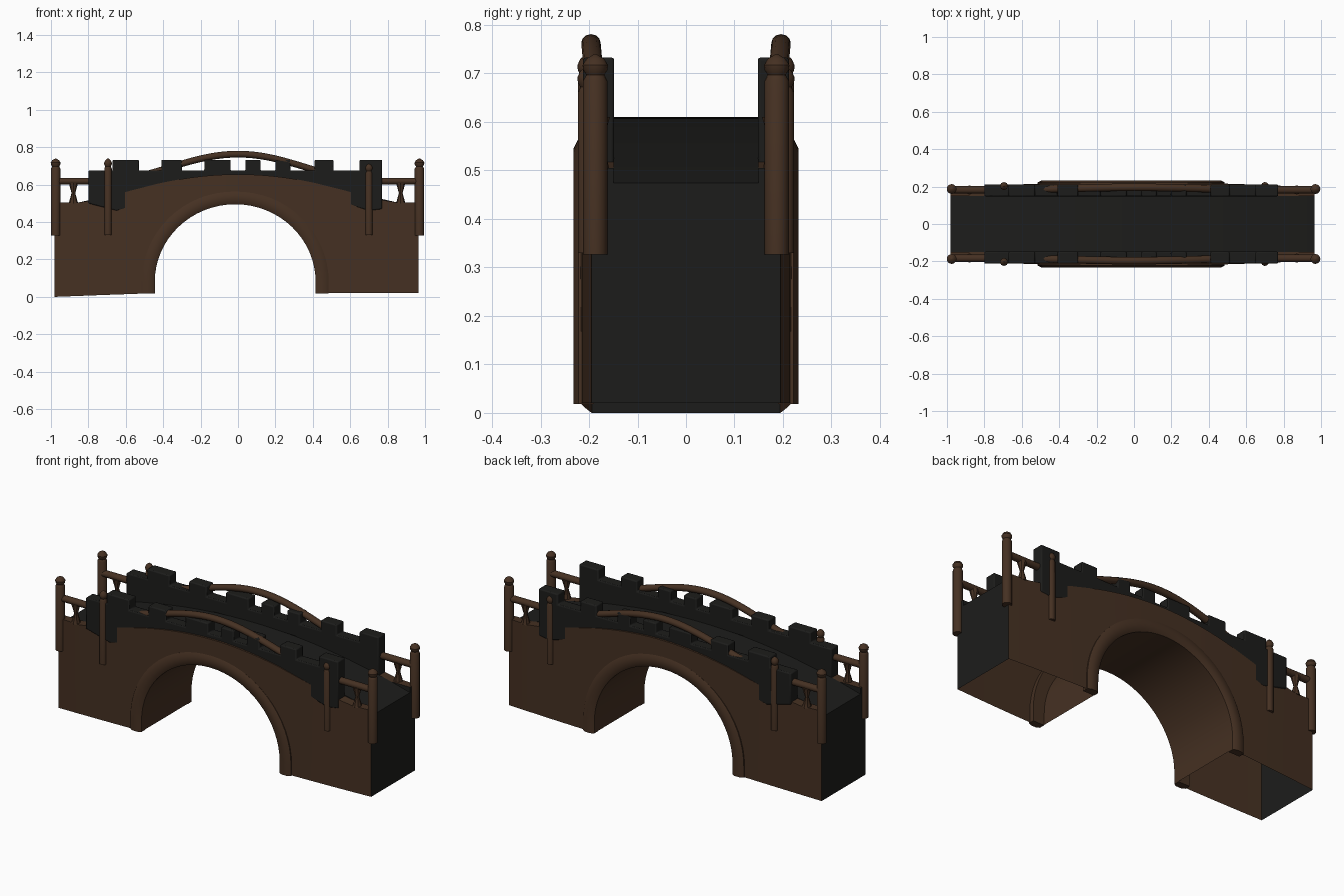
import bpy, bmesh, math

if "Cube" in bpy.data.objects:
    bpy.data.objects.remove(bpy.data.objects["Cube"])

def material(name, rgb):
    m = bpy.data.materials.new(name)
    m.diffuse_color = (*rgb, 1)
    m.use_nodes = True
    m.node_tree.nodes["Principled BSDF"].inputs["Base Color"].default_value = m.diffuse_color
    return m

WOOD = material("dark_brown", (0.06, 0.03, 0.016))
STONE = material("charcoal", (0.012, 0.012, 0.011))
CX, A, Z0, B = -0.015, 0.43, 0.08, 0.415

def finish(name, bm, mats, normals=True):
    if normals:
        bmesh.ops.recalc_face_normals(bm, faces=bm.faces)
    me = bpy.data.meshes.new(name)
    bm.to_mesh(me)
    bm.free()
    for m in mats:
        me.materials.append(m)
    ob = bpy.data.objects.new(name, me)
    bpy.context.collection.objects.link(ob)
    bpy.ops.object.select_all(action='DESELECT')
    bpy.context.view_layer.objects.active = ob
    ob.select_set(True)
    bpy.ops.object.shade_smooth_by_angle(angle=math.radians(35))
    return ob

def hump(x):
    return max(0.0, 1 - (x / 0.8) ** 2)

def half_width(x):
    return 0.193 + 0.03 * (1 - min(1, abs(x)) ** 2)

def deck_z(x):
    return 0.47 + 0.14 * max(0, 1 - (x / 0.98) ** 2)

def wall_z(x):
    return 0.505 + 0.15 * hump(x) ** 1.2

# Hollow bridge body: cross-sections joined into walls, curbs, deck and vault
bm = bmesh.new()
cols = [(-0.98, 0.0), (-0.85, 0.005), (-0.72, 0.01), (-0.58, 0.015), (CX - A, 0.02)]
for i in range(33):
    t = math.pi * (1 - i / 32)
    cols.append((CX + A * math.cos(t), Z0 + B * math.sin(t)))
cols += [(CX + A, 0.02), (0.58, 0.02), (0.72, 0.02), (0.85, 0.02), (0.965, 0.02)]
rows = []
for x, zb in cols:
    w = half_width(x)
    section = [(-w, zb), (-w, wall_z(x)), (-0.15, wall_z(x)), (-0.15, deck_z(x)),
               (0.15, deck_z(x)), (0.15, wall_z(x)), (w, wall_z(x)), (w, zb)]
    rows.append([bm.verts.new((x, y, z)) for y, z in section])
for i, (a, b) in enumerate(zip(rows, rows[1:])):
    for j in range(7):
        f = bm.faces.new((a[j], a[j + 1], b[j + 1], b[j]))
        f.material_index = 1 if 2 <= j <= 4 else 0
    if 4 <= i <= len(rows) - 6:
        bm.faces.new((a[7], a[0], b[0], b[7]))
for r in (rows[0], rows[-1]):
    bm.faces.new(r).material_index = 1
bmesh.ops.remove_doubles(bm, verts=bm.verts, dist=0.0001)
finish("bridge_body", bm, [WOOD, STONE])

# Arch trim: stepped rectangular section swept around each opening
def arch_trim(name, s):
    bm = bmesh.new()
    path = [(-1, None)] + [(math.pi * (1 - i / 32), 0) for i in range(33)] + [(1, None)]
    section = [(0.0, 0.19), (0.0, 0.222), (0.018, 0.232), (0.05, 0.232), (0.07, 0.222), (0.07, 0.19)]
    rings = []
    for t, k in path:
        ring = []
        for off, y in section:
            if k is None:
                p = (CX + t * (A + off), 0.018)
            else:
                p = (CX + (A + off) * math.cos(t), Z0 + (B + off) * math.sin(t))
            ring.append(bm.verts.new((p[0], s * y, p[1])))
        rings.append(ring)
    for a, b in zip(rings, rings[1:]):
        for j in range(6):
            bm.faces.new((a[j], a[(j + 1) % 6], b[(j + 1) % 6], b[j]))
    bm.faces.new(rings[0])
    bm.faces.new(rings[-1])
    finish(name, bm, [WOOD])

# Crenellated parapet: outline extruded across the wall thickness
MERLONS = [(-0.67, -0.53), (-0.41, -0.30), (-0.18, -0.04), (0.04, 0.12),
           (0.20, 0.28), (0.41, 0.51), (0.65, 0.77)]

def parapet(name, s):
    bm = bmesh.new()
    top = [(-0.80, 0.675)]
    for a, b in MERLONS:
        top += [(a, 0.675), (a, 0.733), (b, 0.733), (b, 0.675)]
    top = top[:-1]
    outline = top + [(0.77, 0.47), (0.70, 0.46), (0.5, 0.52), (0.25, 0.6),
                     (-0.25, 0.6), (-0.45, 0.50), (-0.65, 0.46), (-0.80, 0.50)]
    face = bm.faces.new([bm.verts.new((x, s * 0.148, z)) for x, z in outline])
    ext = bmesh.ops.extrude_face_region(bm, geom=[face])
    vs = [v for v in ext['geom'] if isinstance(v, bmesh.types.BMVert)]
    bmesh.ops.translate(bm, verts=vs, vec=(0, s * 0.064, 0))
    ob = finish(name, bm, [STONE])
    bev = ob.modifiers.new("soft_edges", 'BEVEL')
    bev.width = 0.006
    bev.segments = 2

# Lathed parts: posts with pointed finials and hourglass balusters
def lathe(name, x, y, profile, seg=16):
    bm = bmesh.new()
    rings = [[bm.verts.new((x + r * math.cos(2 * math.pi * i / seg),
                            y + r * math.sin(2 * math.pi * i / seg), z))
              for i in range(seg)] for r, z in profile]
    for a, b in zip(rings, rings[1:]):
        for i in range(seg):
            j = (i + 1) % seg
            bm.faces.new((a[i], a[j], b[j], b[i]))
    bm.faces.new(rings[0])
    bm.faces.new(rings[-1])
    finish(name, bm, [WOOD])

def post(name, x, y, r, bottom, top):
    lathe(name, x, y, [(r, bottom), (r, top - 0.055), (r * 0.85, top - 0.048),
                       (r * 0.75, top - 0.043), (r, top - 0.033), (r * 1.05, top - 0.023),
                       (r * 0.75, top - 0.01), (0.002, top)])

# Handrail: rounded sweep following the hump
def handrail(name, s):
    bm = bmesh.new()
    rings = []
    for i in range(49):
        x = -0.975 + 1.95 * i / 48
        k = 0.5 + 0.5 * math.cos(math.pi * min(1, abs(x) / 0.74))
        y, z = s * (0.183 + 0.013 * k), 0.618 + 0.145 * k
        ring = []
        for q in range(12):
            t = 2 * math.pi * q / 12
            ring.append(bm.verts.new((x, y + 0.02 * math.cos(t), z + 0.018 * math.sin(t))))
        rings.append(ring)
    for a, b in zip(rings, rings[1:]):
        for q in range(12):
            bm.faces.new((a[q], a[(q + 1) % 12], b[(q + 1) % 12], b[q]))
    bm.faces.new(rings[0])
    bm.faces.new(rings[-1])
    finish(name, bm, [WOOD])

for side, s in (("front", -1), ("back", 1)):
    arch_trim(side + "_arch_trim", s)
    parapet(side + "_parapet", s)
    handrail(side + "_handrail", s)
    for end, x, top in (("left", -0.975, 0.74), ("right", 0.97, 0.74)):
        post(f"{side}_{end}_end_post", x, s * 0.187, 0.025, 0.327, top)
    for end, x, top in (("left", -0.695, 0.74), ("right", 0.70, 0.715)):
        post(f"{side}_{end}_inner_post", x, s * 0.203, 0.02, 0.33, top)
    for end, x in (("left", -0.88), ("right", 0.87)):
        lathe(f"{side}_{end}_baluster", x, s * 0.182,
              [(0.025, 0.5), (0.01, 0.555), (0.025, 0.61)], 8)
